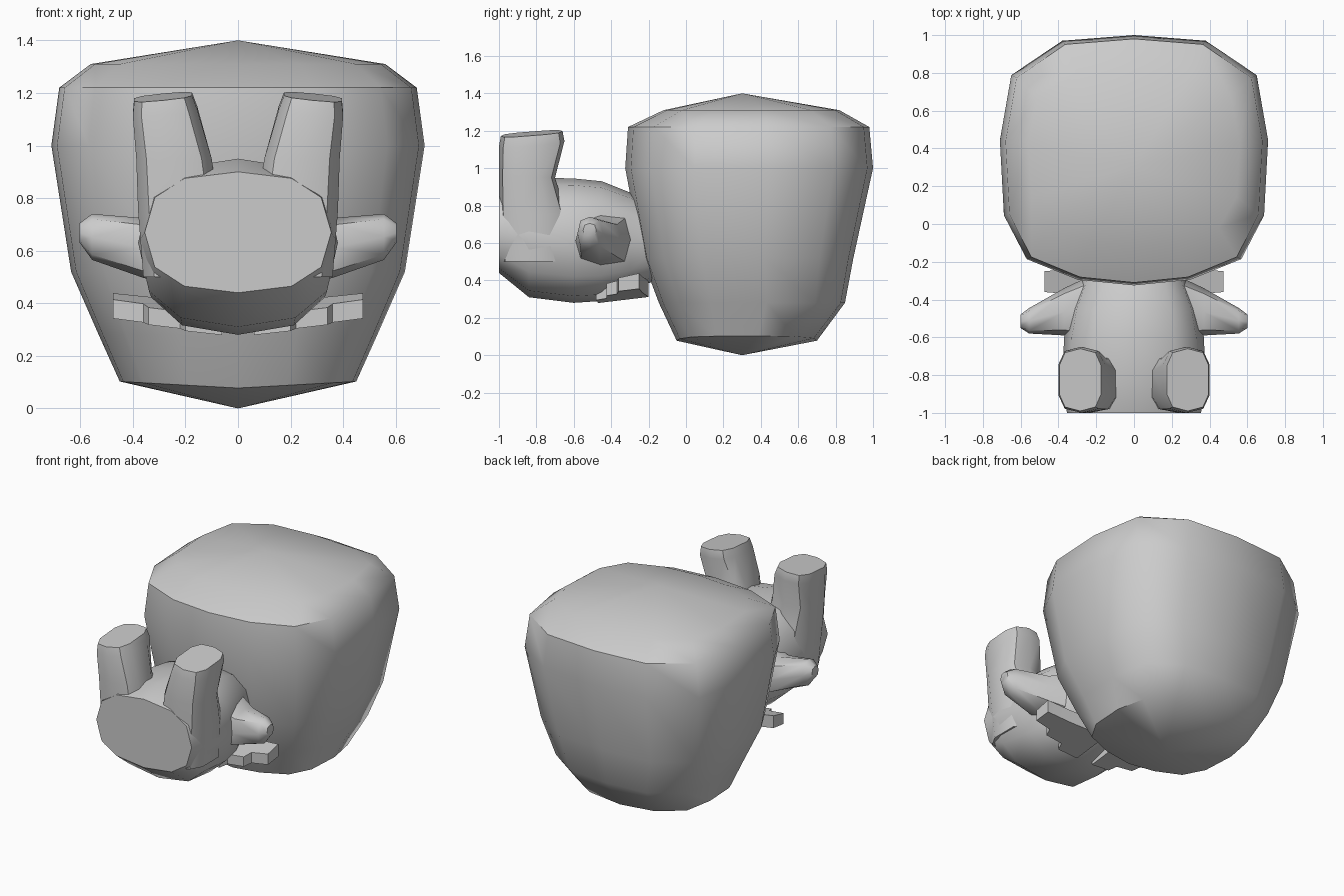
import bpy, bmesh, math

if "Cube" in bpy.data.objects:
    bpy.data.objects.remove(bpy.data.objects["Cube"])


def finish(name, bm, angle=48):
    bmesh.ops.recalc_face_normals(bm, faces=bm.faces)
    me = bpy.data.meshes.new(name)
    bm.to_mesh(me)
    bm.free()
    ob = bpy.data.objects.new(name, me)
    bpy.context.collection.objects.link(ob)
    bpy.ops.object.select_all(action='DESELECT')
    ob.select_set(True)
    bpy.context.view_layer.objects.active = ob
    bpy.ops.object.shade_smooth_by_angle(angle=math.radians(angle))
    return ob


def loft(name, rings, start=None, end=None, angle=48):
    """Skin a list of rings; close ends with an apex point or a flat cap."""
    bm = bmesh.new()
    vs = [[bm.verts.new(p) for p in r] for r in rings]
    n = len(vs[0])
    for a, b in zip(vs, vs[1:]):
        for i in range(n):
            j = (i + 1) % n
            bm.faces.new((a[i], a[j], b[j], b[i]))
    for ring, apex in ((vs[0], start), (vs[-1], end)):
        if apex:
            tip = bm.verts.new(apex)
            for i in range(n):
                bm.faces.new((ring[i], ring[(i + 1) % n], tip))
        else:
            bm.faces.new(ring)
    return finish(name, bm, angle)


def oval(u0, u1, v0, v1, n=10, power=0.7):
    """Squarish oval filling the given bounds."""
    pts = []
    for i in range(n):
        a = math.tau * i / n + math.pi / 2
        c, s = math.cos(a), math.sin(a)
        pts.append((math.copysign(abs(c) ** power, c) if abs(c) > 1e-6 else 0.0,
                    math.copysign(abs(s) ** power, s) if abs(s) > 1e-6 else 0.0))
    mu = max(p[0] for p in pts)
    return [((u0 + u1) / 2 + p[0] / mu * (u1 - u0) / 2,
             (v0 + v1) / 2 + p[1] * (v1 - v0) / 2) for p in pts]


# Head: stacked rounded outlines, widest near the top
half = [(0, 1), (.535, .955), (.915, .68), (1, .16), (.97, -.44),
        (.8, -.79), (.42, -.955), (0, -1)]
outline = half + [(-x, y) for x, y in half[-2:0:-1]]
levels = [(.09, .45, -.05, .70), (.28, .53, -.145, .85), (.52, .635, -.235, .895),
          (1.0, .71, -.325, 1.0), (1.22, .68, -.31, .98), (1.31, .56, -.12, .82)]
head_rings = [[(x * hx, (y0 + y1) / 2 + y * (y1 - y0) / 2,
                z + (.025 * (abs(x) - .5) if z < .1 else 0)) for x, y in outline]
              for z, hx, y0, y1 in levels]
loft("head", head_rings, (0, .3, 0), (0, .3, 1.40))

# Torso: runs from the seat at the front into the head
torso = [(-1.0, .355, .44, .90), (-.84, .38, .31, .95), (-.6, .37, .28, .945),
         (-.45, .34, .29, .93), (-.3, .28, .34, .87), (-.12, .22, .42, .78)]
loft("torso", [[(u, y, v) for u, v in oval(-h, h, z0, z1, 12, .8)]
               for y, h, z0, z1 in torso])

for side, s in (("right", 1), ("left", -1)):
    # Raised legs with slanted soles
    legs = [(.50, .05, .36, -.99, -.62), (.75, .07, .38, -1, -.64), (.95, .10, .387, -1, -.70),
            (1.13, .155, .40, -1, -.65), (1.185, .175, .395, -.99, -.66)]
    rings = []
    for z, x0, x1, y0, y1 in legs:
        tilt = min(1, max(0, (z - 1.0) / .13))
        rings.append([(s * u, v, z + tilt * (.08 * (v + .83) - .1 * (u - .28)))
                      for u, v in oval(x0, x1, y0, y1, 10, .65)])
    loft(side + "_leg", rings)

    # Stubby arms
    arms = [(.18, -.62, -.25, .44, .80), (.37, -.59, -.34, .50, .725),
            (.555, -.58, -.445, .565, .74), (.602, -.55, -.48, .63, .705)]
    loft(side + "_arm", [[(s * x, u, v) for u, v in oval(y0, y1, z0, z1, 8, .75)]
                         for x, y0, y1, z0, z1 in arms])

    # Small stepped wings on the underside
    plan = [(.06, -.20), (.30, -.235), (.475, -.25), (.475, -.36), (.36, -.37), (.34, -.425),
            (.22, -.425), (.20, -.48), (.06, -.47)]
    lower = [(s * x, y, .285 + .12 * x + .12 * (y + .36)) for x, y in plan]
    upper = [(x, y, z + .06 + .25 * (y + .48) * .4) for x, y, z in lower]
    loft(side + "_wing", [lower, upper], angle=30)
